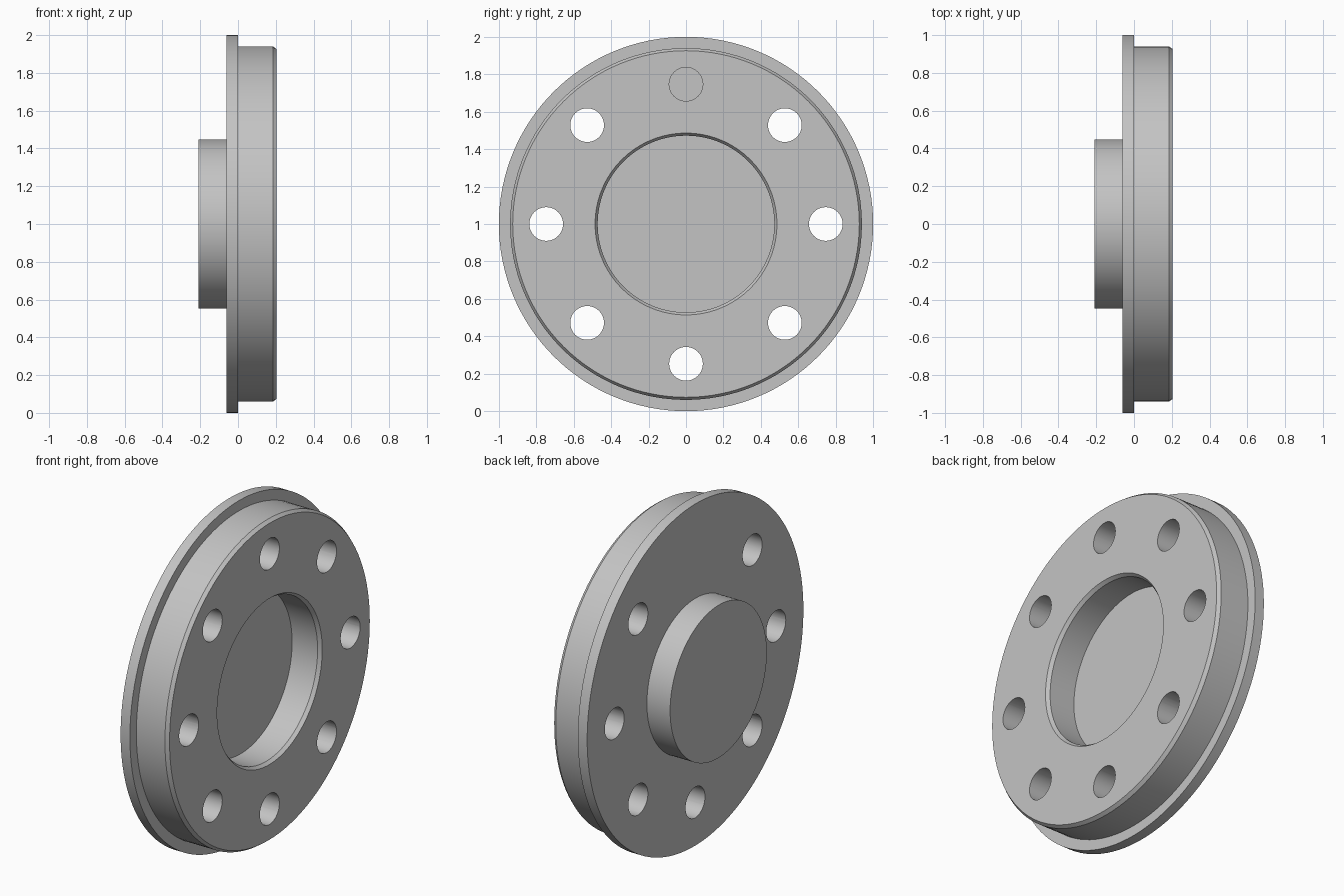
import bpy, bmesh, math
from mathutils import Matrix

cube = bpy.data.objects.get("Cube")
if cube:
    bpy.data.objects.remove(cube, do_unlink=True)

SEGMENTS = 128
HOLE_COUNT = 8
HOLE_RING = 0.747
HOLE_RADIUS = 0.09
CENTRE_Z = 1.0

# Single plain grey finish
grey = bpy.data.materials.new("plain grey")
grey.use_nodes = True
colour = (0.55, 0.55, 0.55, 1)
grey.diffuse_color = colour
grey.node_tree.nodes["Principled BSDF"].inputs["Base Color"].default_value = colour


def add_object(name, bm):
    bmesh.ops.recalc_face_normals(bm, faces=bm.faces)
    mesh = bpy.data.meshes.new(name)
    bm.to_mesh(mesh)
    bm.free()
    mesh.materials.append(grey)
    obj = bpy.data.objects.new(name, mesh)
    bpy.context.collection.objects.link(obj)
    return obj


def lathe(name, profile):
    """Revolve (x, radius) points about the horizontal x axis."""
    bm = bmesh.new()
    verts = [bm.verts.new((x, 0, r)) for x, r in profile]
    edges = [bm.edges.new(pair) for pair in zip(verts, verts[1:])]
    bmesh.ops.spin(bm, geom=verts + edges, cent=(0, 0, 0), axis=(1, 0, 0),
                   angle=math.tau, steps=SEGMENTS, use_merge=True)
    bmesh.ops.remove_doubles(bm, verts=bm.verts, dist=0.0001)
    # Cap the open rims: pocket floor and boss end
    bmesh.ops.holes_fill(bm, edges=[e for e in bm.edges if e.is_boundary], sides=0)
    obj = add_object(name, bm)
    obj.location.z = CENTRE_Z
    return obj


# Boss, flange, raised body with chamfered rim, and recessed pocket
disc = lathe("flanged_disc", [
    (-0.21, 0.447), (-0.06, 0.447),
    (-0.06, 1.0), (0.0, 1.0),
    (0.0, 0.94), (0.185, 0.94), (0.205, 0.926),
    (0.205, 0.486), (0.185, 0.472), (0.02, 0.472),
])

# Ring of bolt holes; the top one stops at the flange
bm = bmesh.new()
for i in range(HOLE_COUNT):
    angle = math.tau * i / HOLE_COUNT
    start, end = (0.0 if i == 0 else -0.2), 0.4
    place = (Matrix.Rotation(angle, 4, 'X')
             @ Matrix.Translation(((start + end) / 2, 0, HOLE_RING))
             @ Matrix.Rotation(math.pi / 2, 4, 'Y'))
    bmesh.ops.create_cone(bm, cap_ends=True, segments=48, radius1=HOLE_RADIUS,
                          radius2=HOLE_RADIUS, depth=end - start, matrix=place)
cutter = add_object("bolt_hole_cutter", bm)
cutter.location.z = CENTRE_Z
cutter.hide_render = True
bpy.context.view_layer.update()

drill = disc.modifiers.new("bolt_holes", 'BOOLEAN')
drill.operation = 'DIFFERENCE'
drill.solver = 'EXACT'
drill.object = cutter

# Bake the holes, then smooth the round walls only
bpy.ops.object.select_all(action='DESELECT')
disc.select_set(True)
bpy.context.view_layer.objects.active = disc
bpy.ops.object.modifier_apply(modifier=drill.name)
bpy.data.objects.remove(cutter, do_unlink=True)
bpy.ops.object.shade_smooth_by_angle(angle=math.radians(25))
